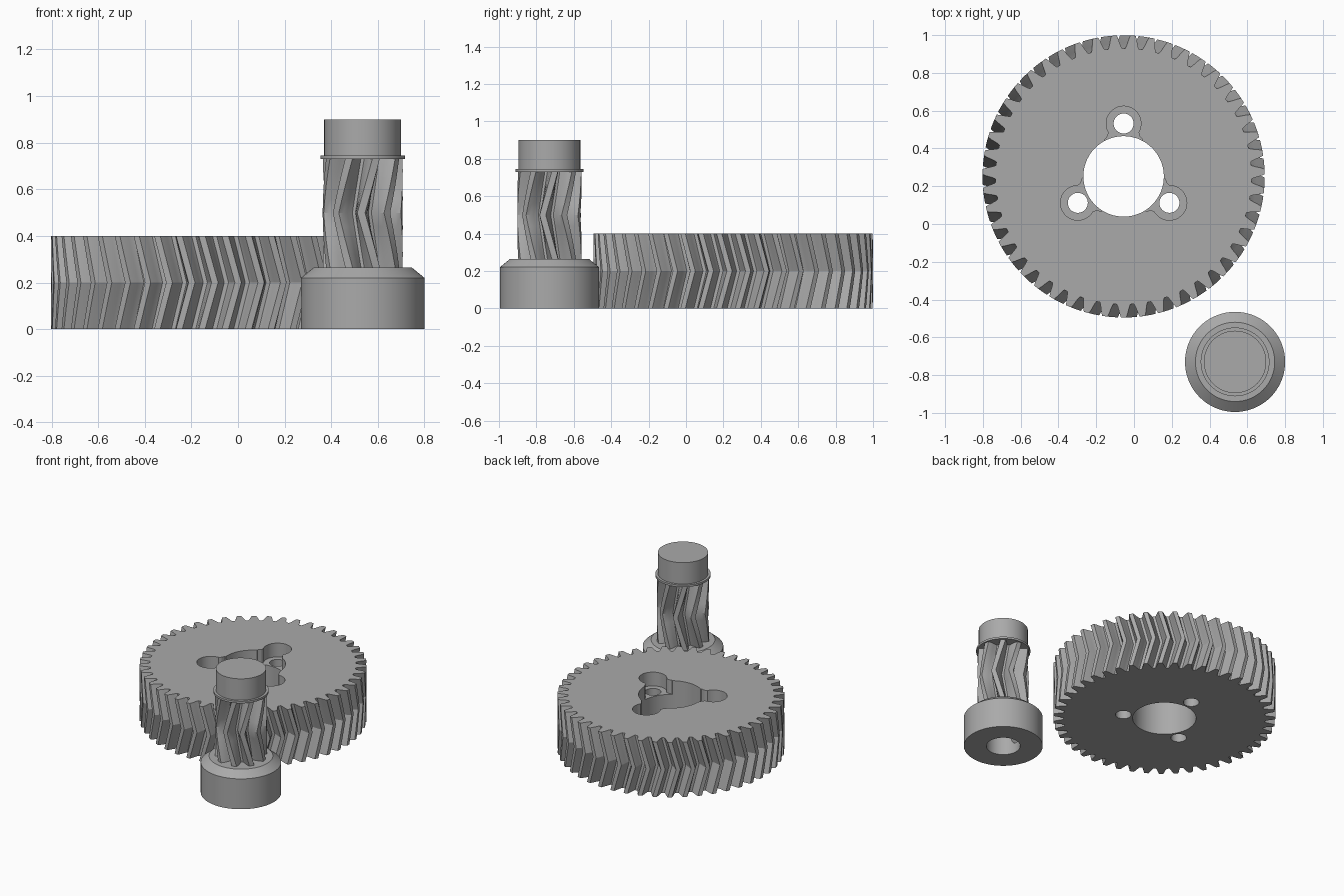
import bpy, bmesh, math
from mathutils import Vector

if "Cube" in bpy.data.objects:
    bpy.data.objects.remove(bpy.data.objects["Cube"])

steel = bpy.data.materials.new("grey_plastic")
steel.diffuse_color = (0.40, 0.40, 0.40, 1)
steel.use_nodes = True
steel.node_tree.nodes["Principled BSDF"].inputs["Base Color"].default_value = steel.diffuse_color
GEAR = Vector((-0.055, 0.252, 0))
PINION = Vector((0.535, -0.73, 0))


def finish(name, bm, loc):
    bmesh.ops.recalc_face_normals(bm, faces=bm.faces)
    me = bpy.data.meshes.new(name)
    bm.to_mesh(me)
    bm.free()
    me.materials.append(steel)
    ob = bpy.data.objects.new(name, me)
    ob.location = loc
    bpy.context.collection.objects.link(ob)
    return ob


def loft(name, rings, loc):
    """Skin a stack of equal-length rings and cap both ends."""
    bm = bmesh.new()
    rows = [[bm.verts.new(p) for p in ring] for ring in rings]
    n = len(rows[0])
    for a, b in zip(rows, rows[1:]):
        for i in range(n):
            j = (i + 1) % n
            bm.faces.new((a[i], a[j], b[j], b[i]))
    bm.faces.new(rows[0][::-1])
    bm.faces.new(rows[-1])
    return finish(name, bm, loc)


def turned(name, profile, loc, n=72):
    """Solid of revolution from (radius, z) pairs."""
    ring = lambda r, z: [(r * math.cos(math.tau * i / n), r * math.sin(math.tau * i / n), z)
                         for i in range(n)]
    return loft(name, [ring(r, z) for r, z in profile], loc)


def herringbone(name, teeth, r_root, r_tip, z0, z1, twist, phase, loc, steps=4):
    """Gear whose teeth twist one way to mid height, then back."""
    pitch = math.tau / teeth
    d = r_tip - r_root
    flank = [(0.40, 0), (0.35, 0.12), (0.28, 0.4), (0.22, 0.7), (0.14, 1.0)]
    tooth = [(-w, h) for w, h in flank] + [(w, h) for w, h in reversed(flank)]
    rings = []
    for k in range(2 * steps + 1):
        t = k / (2 * steps)
        turn = phase + twist * (1 - abs(2 * t - 1))
        ring = []
        for i in range(teeth):
            for w, h in tooth:
                a = turn + (i + w) * pitch
                r = r_root + d * h
                ring.append((r * math.cos(a), r * math.sin(a), z0 + (z1 - z0) * t))
        rings.append(ring)
    return loft(name, rings, loc)


def cut(ob, cutters):
    """Subtract each cutter, bake the result and remove the cutters."""
    for c in cutters:
        m = ob.modifiers.new("cut", 'BOOLEAN')
        m.operation, m.solver, m.object = 'DIFFERENCE', 'EXACT', c
    bpy.context.view_layer.update()
    dg = bpy.context.evaluated_depsgraph_get()
    me = bpy.data.meshes.new_from_object(ob.evaluated_get(dg))
    ob.modifiers.clear()
    ob.data = me
    for c in cutters:
        bpy.data.objects.remove(c)


def smooth(ob):
    bpy.ops.object.select_all(action='DESELECT')
    ob.select_set(True)
    bpy.context.view_layer.objects.active = ob
    bpy.ops.object.shade_smooth_by_angle(angle=math.radians(25))


# large gear with centre bore, three screw holes and a lobed recess
wheel = herringbone("large_gear", 47, 0.678, 0.747, 0, 0.4,
                    math.radians(200 / 47), -math.pi / 2, GEAR)
cutters = [turned("bore_cutter", [(0.213, -0.1), (0.213, 0.5)], GEAR)]
for deg in (90, 210, 330):
    a = math.radians(deg)
    u, v = Vector((math.cos(a), math.sin(a), 0)), Vector((-math.sin(a), math.cos(a), 0))
    # lobe outline: flared neck running into a round end
    outline = [(0.10, -0.10), (0.195, -0.10), (0.215, -0.083), (0.235, -0.079)]
    for i in range(25):
        t = math.radians(-120 + 10 * i)
        outline.append((0.28 + 0.092 * math.cos(t), 0.092 * math.sin(t)))
    outline += [(0.235, 0.079), (0.215, 0.083), (0.195, 0.10), (0.10, 0.10)]
    rings = [[u * p + v * q + Vector((0, 0, z)) for p, q in outline] for z in (0.3, 0.5)]
    cutters.append(loft("lobe_cutter", rings, GEAR))
    cutters.append(turned("screw_cutter", [(0.053, -0.1), (0.053, 0.45)], GEAR + u * 0.28, 32))
cut(wheel, cutters)
smooth(wheel)

# pinion hub with shaft bore and side set-screw hole
hub = turned("pinion_hub", [(0.265, 0), (0.265, 0.22), (0.21, 0.265)], PINION)
bore = turned("shaft_cutter", [(0.114, -0.1), (0.114, 0.22)], PINION)
screw = turned("set_screw_cutter", [(0.04, 0), (0.04, 0.3)], PINION + Vector((0, 0, 0.11)), 32)
screw.rotation_euler = (0, -math.pi / 2, 0)
cut(hub, [bore, screw])
smooth(hub)

# pinion teeth, twisted the opposite way
smooth(herringbone("pinion_teeth", 9, 0.10, 0.172, 0.262, 0.735,
                   -math.radians(200 / 9), math.pi / 2, PINION))

# collar and plain journal on top
smooth(turned("pinion_collar", [(0.182, 0.73), (0.182, 0.745)], PINION))
smooth(turned("pinion_journal", [(0.165, 0.74), (0.165, 0.90)], PINION))
